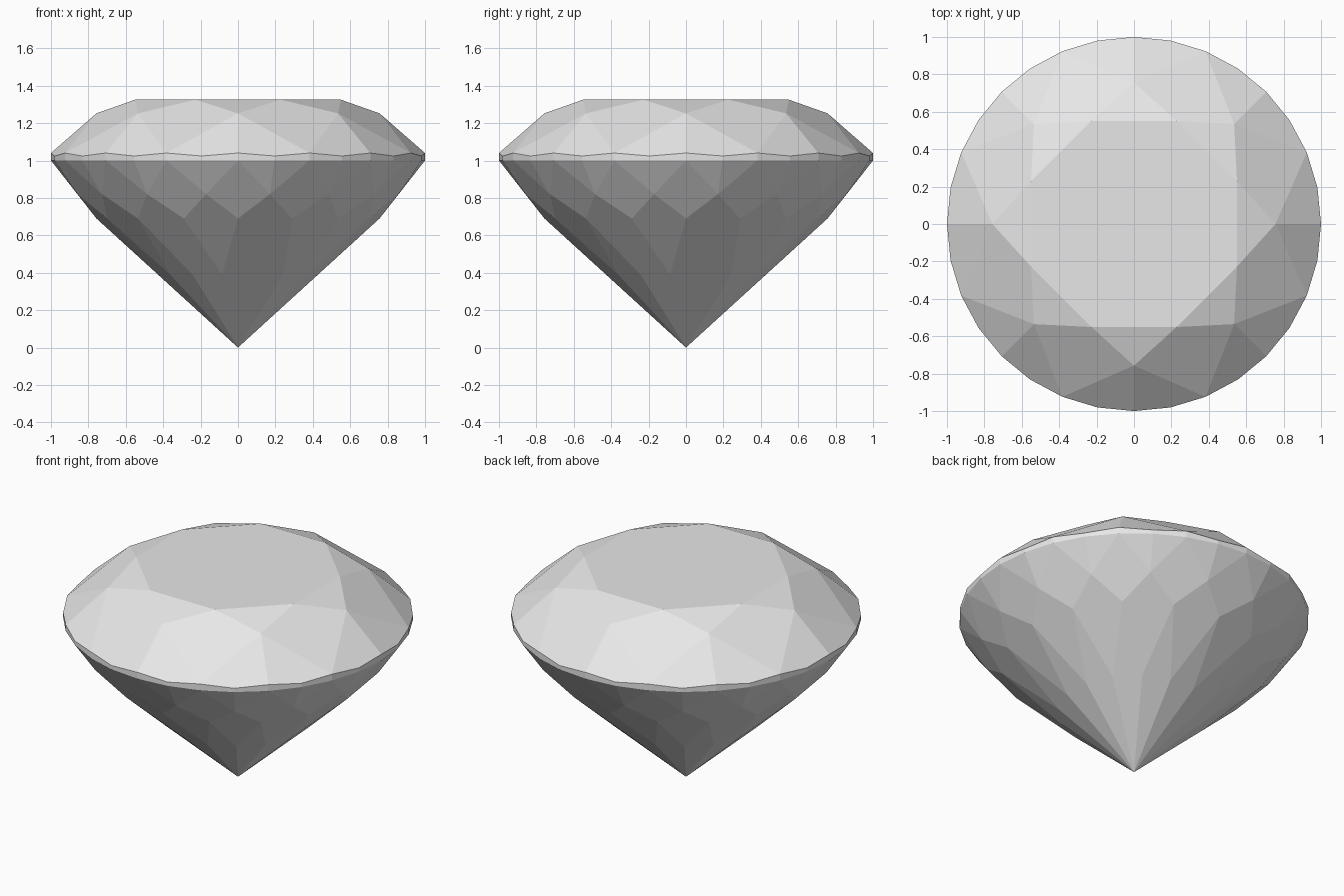
import bpy
from math import sin, cos, pi
from mathutils import Vector

cube = bpy.data.objects.get("Cube")
if cube:
    bpy.data.objects.remove(cube, do_unlink=True)

grey = bpy.data.materials.new("pale_grey")
grey.use_nodes = True
grey.diffuse_color = (0.8, 0.8, 0.8, 1)
grey.node_tree.nodes["Principled BSDF"].inputs["Base Color"].default_value = (0.8, 0.8, 0.8, 1)

STEPS = 32                      # girdle sides
CENTRE = Vector((0, 0, 0.95))   # inside point used to turn faces outward


def point(ring, step):
    """Point of a (radius, height) ring at a step round the axis."""
    a = 2 * pi * (step % STEPS) / STEPS
    return Vector((ring[0] * cos(a), ring[0] * sin(a), ring[1]))


def build(name, facets):
    """Make a flat-shaded part from facets given as lists of points."""
    index, faces = {}, []
    for pts in facets:
        normal = (pts[1] - pts[0]).cross(pts[2] - pts[0])
        middle = sum(pts, Vector()) / len(pts)
        if normal.dot(middle - CENTRE) < 0:
            pts = pts[::-1]
        faces.append([index.setdefault(tuple(round(c, 5) for c in p), len(index)) for p in pts])
    mesh = bpy.data.meshes.new(name)
    mesh.from_pydata(list(index), [], faces)
    mesh.materials.append(grey)
    obj = bpy.data.objects.new(name, mesh)
    bpy.context.collection.objects.link(obj)


# Rings of facet corners: (radius, height)
table, star = (0.596, 1.325), (0.757, 1.252)
peak, valley, base = (1, 1.04), (1, 1.024), (1, 1)
upper, middle, lower = (0.875, 0.82), (0.757, 0.69), (0.435, 0.389)
culet = Vector((0, 0, 0))

# Crown: table, star triangles, kites and paired girdle facets
crown = [[point(table, s) for s in range(2, STEPS, 4)]]
for s in range(0, STEPS, 4):
    tip = point(star, s)
    crown.append([tip, point(table, s + 2), point(table, s - 2)])
    crown.append([point(table, s + 2), tip, point(peak, s + 2), point(star, s + 4)])
    for d in (-1, 1):
        crown.append([tip, point(peak, s), point(valley, s + d), point(peak, s + 2 * d)])
build("crown", crown)

# Girdle: thin wall with a scalloped top edge
girdle = []
for s in range(0, STEPS, 2):
    for d in (-1, 1):
        girdle.append([point(base, s), point(base, s + d), point(valley, s + d), point(peak, s)])
build("girdle", girdle)

# Pavilion: girdle triangles, then three tiers of kites down to the point
pavilion = []
for s in range(0, STEPS, 2):
    for d in (-1, 1):
        pavilion.append([point(base, s), point(base, s + d), point(upper, s + d)])
    pavilion.append([point(base, s), point(upper, s - 1), point(middle, s), point(upper, s + 1)])
    pavilion.append([point(upper, s + 1), point(middle, s), point(lower, s + 1), point(middle, s + 2)])
    pavilion.append([point(middle, s), point(lower, s - 1), culet, point(lower, s + 1)])
build("pavilion", pavilion)
